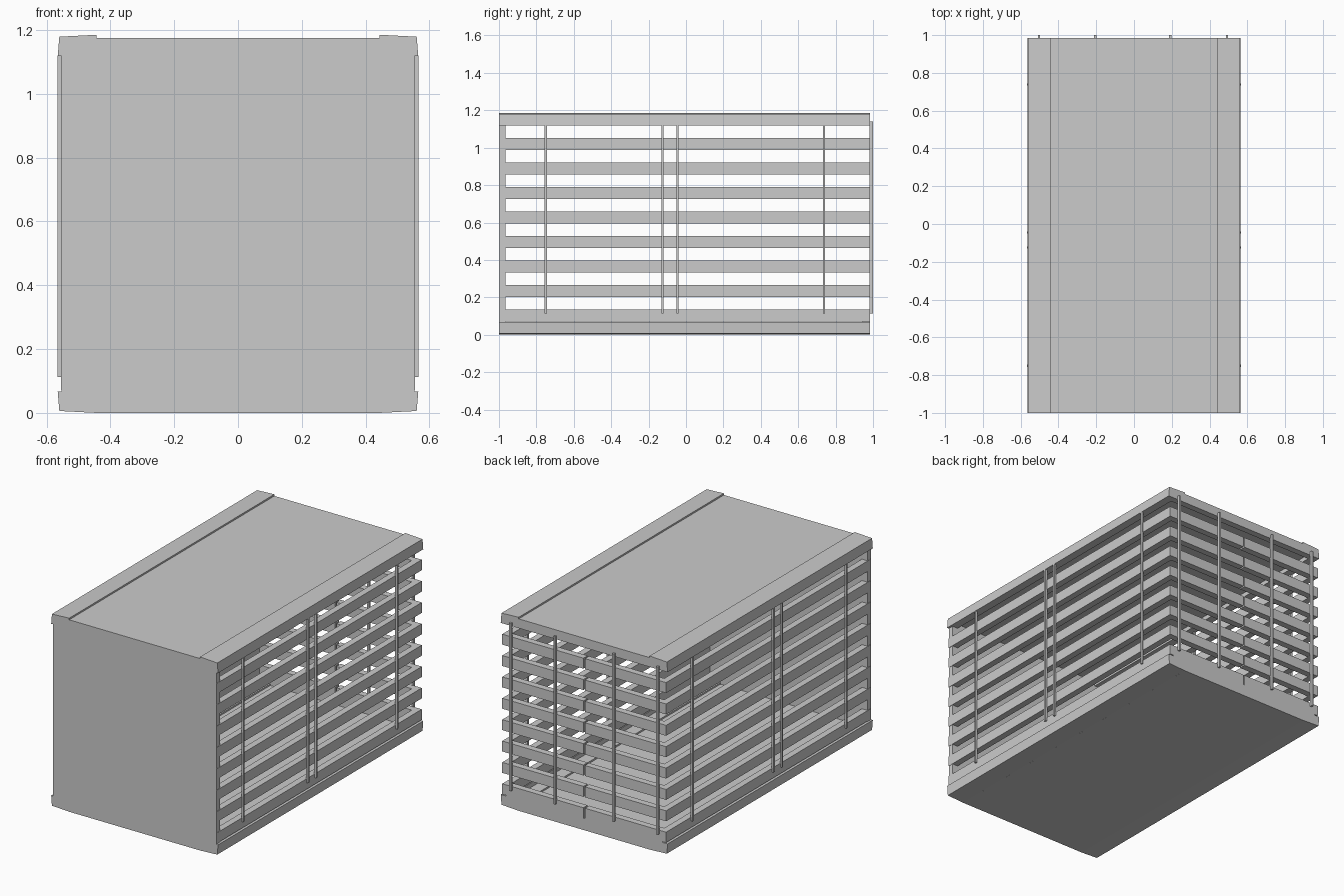
import bpy, bmesh

if "Cube" in bpy.data.objects:
    bpy.data.objects.remove(bpy.data.objects["Cube"])

Y0, Y1 = -1.0, 0.985          # body front and back
HEIGHT, HALF_W = 1.185, 0.555


def make_object(name, bm):
    bmesh.ops.recalc_face_normals(bm, faces=bm.faces)
    mesh = bpy.data.meshes.new(name)
    bm.to_mesh(mesh)
    bm.free()
    obj = bpy.data.objects.new(name, mesh)
    bpy.context.collection.objects.link(obj)
    return obj


def boxes(name, extents):
    """One object from boxes given as (x0, x1, y0, y1, z0, z1)."""
    bm = bmesh.new()
    for x0, x1, y0, y1, z0, z1 in extents:
        verts = bmesh.ops.create_cube(bm, size=1)["verts"]
        bmesh.ops.scale(bm, vec=(x1 - x0, y1 - y0, z1 - z0), verts=verts)
        bmesh.ops.translate(bm, vec=((x0 + x1) / 2, (y0 + y1) / 2, (z0 + z1) / 2), verts=verts)
    return make_object(name, bm)


def extrude_y(name, profile, y0, y1):
    bm = bmesh.new()
    face = bm.faces.new([bm.verts.new((x, y0, z)) for x, z in profile])
    new = bmesh.ops.extrude_face_region(bm, geom=[face])["geom"]
    bmesh.ops.translate(bm, vec=(0, y1 - y0, 0),
                        verts=[g for g in new if isinstance(g, bmesh.types.BMVert)])
    return make_object(name, bm)


def mirror_x(obj):
    obj.modifiers.new("Mirror", "MIRROR").use_axis[0] = True


# Solid panels
boxes("front_panel", [(-0.553, 0.553, Y0, -0.966, 0.01, 1.175)])
boxes("roof_panel", [(-0.45, 0.45, Y0, Y1, 1.145, 1.175)])
boxes("floor_panel", [(-0.445, 0.445, Y0, Y1, 0.0, 0.03)])

# Long tapered corner rails, the lower ones flipped from the upper ones
rail = [(0.443, 1.145), (0.443, 1.185), (0.56, 1.179), (0.565, 1.118),
        (0.515, 1.118), (0.515, 1.145)]
mirror_x(extrude_y("top_corner_rail", rail, Y0, Y1))
mirror_x(extrude_y("bottom_corner_rail", [(x, HEIGHT - z) for x, z in rail], Y0, Y1))

# Cross beams at the back
boxes("back_top_beam", [(-0.53, 0.53, Y1 - 0.04, Y1, 1.118, 1.175)])
boxes("back_bottom_beam", [(-0.53, 0.53, Y1 - 0.04, Y1, 0.005, 0.072)])

# Evenly spaced slats: full-length sides, and a back split in two leaves
levels = [0.072 + 0.1308 * i for i in range(8)]
slat_h, slat_t = 0.064, 0.04
mirror_x(boxes("side_slats", [(HALF_W - slat_t, HALF_W, Y0 + 0.001, Y1, z, z + slat_h)
                              for z in levels]))
mirror_x(boxes("back_slats", [(0.005, HALF_W - slat_t, Y1 - slat_t, Y1, z, z + slat_h)
                              for z in levels]))

# Thin vertical rods
r = 0.006
mirror_x(boxes("side_rods", [(HALF_W - 0.003, 0.566, y - r, y + r, 0.113, 1.12)
                             for y in (-0.75, -0.125, -0.045, 0.738)]))
boxes("back_rods", [(x - r, x + r, Y1 - 0.003, 1.0, 0.113, 1.14)
                    for x in (-0.503, -0.205, 0.192, 0.492)])
